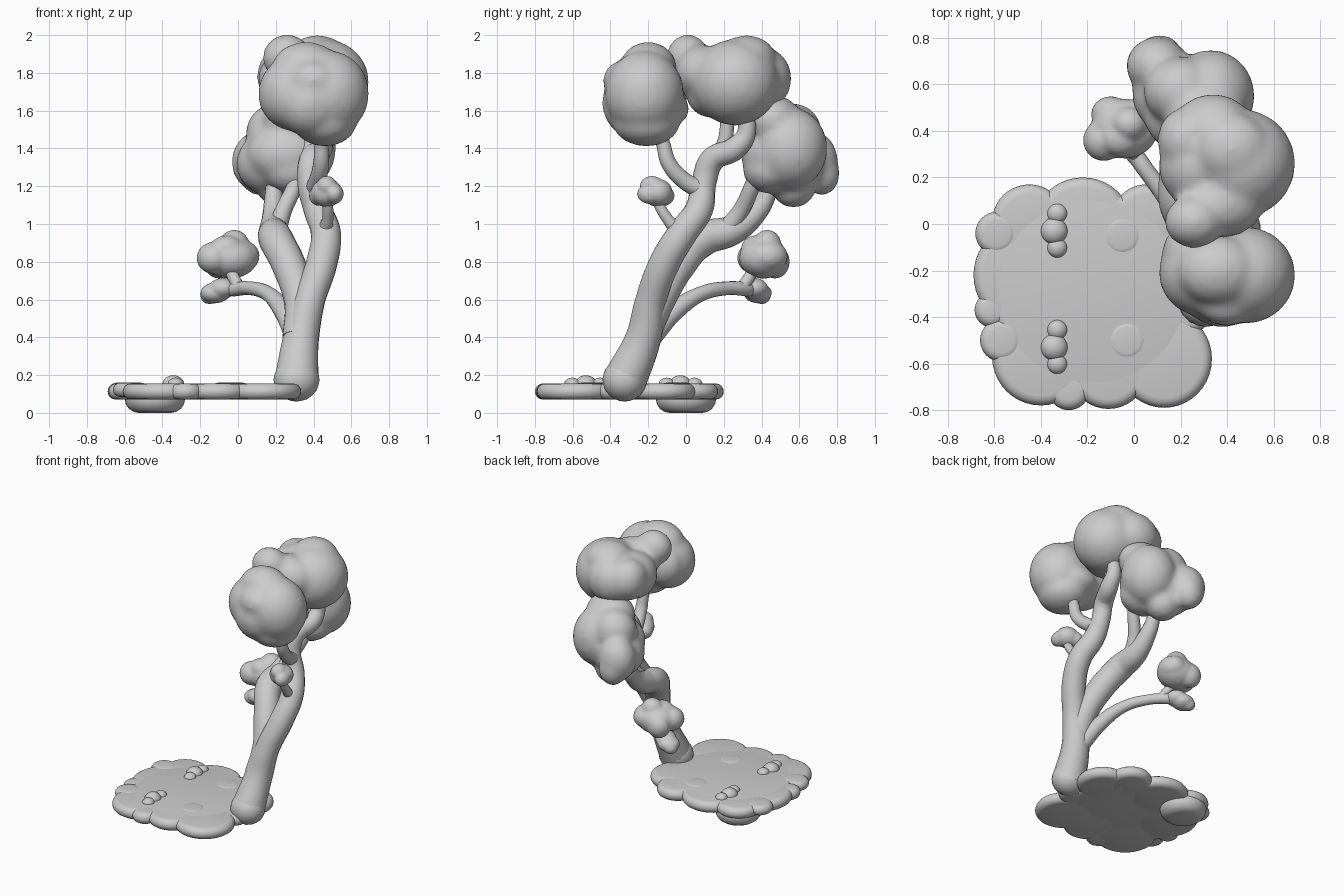
import bpy, bmesh, math
from mathutils import Matrix


def make_object(name, bm):
    mesh = bpy.data.meshes.new(name)
    bm.to_mesh(mesh)
    bm.free()
    ob = bpy.data.objects.new(name, mesh)
    bpy.context.collection.objects.link(ob)
    for p in mesh.polygons:
        p.use_smooth = True
    return ob


def add_ball(bm, centre, size):
    m = Matrix.Translation(centre) @ Matrix.Diagonal((*size, 1))
    bmesh.ops.create_icosphere(bm, subdivisions=3, radius=1, matrix=m)


def blob(name, balls, voxel=0.02, smooth=8):
    """Several ellipsoids melted into one soft lump."""
    bm = bmesh.new()
    for x, y, z, rx, ry, rz in balls:
        add_ball(bm, (x, y, z), (rx, ry, rz))
    ob = make_object(name, bm)
    rem = ob.modifiers.new("melt", 'REMESH')
    rem.mode = 'VOXEL'
    rem.voxel_size = voxel
    rem.use_smooth_shade = True
    sm = ob.modifiers.new("soften", 'SMOOTH')
    sm.factor = 0.5
    sm.iterations = smooth
    return ob


def tube(name, points):
    """Curved limb through (x, y, z, radius) points."""
    cu = bpy.data.curves.new(name, 'CURVE')
    cu.dimensions = '3D'
    cu.bevel_depth = 1.0
    cu.bevel_resolution = 6
    cu.resolution_u = 8
    cu.use_fill_caps = True
    sp = cu.splines.new('BEZIER')
    sp.bezier_points.add(len(points) - 1)
    for bp, (x, y, z, r) in zip(sp.bezier_points, points):
        bp.co = (x, y, z)
        bp.radius = r
        bp.handle_left_type = bp.handle_right_type = 'AUTO'
    ob = bpy.data.objects.new(name, cu)
    bpy.context.collection.objects.link(ob)
    return ob


def disc(name, x, y, rx, ry, z0, z1, seg=40):
    """Flat pad with a rounded rim."""
    bm = bmesh.new()
    h = (z1 - z0) / 2
    zc = (z0 + z1) / 2
    rings = []
    for i in range(9):
        a = -math.pi / 2 + math.pi * i / 8
        inset = h * (1 - math.cos(a))
        rings.append([bm.verts.new((x + (rx - inset) * math.cos(t), y + (ry - inset) * math.sin(t),
                                    zc + h * math.sin(a)))
                      for t in (2 * math.pi * k / seg for k in range(seg))])
    for lo, hi in zip(rings, rings[1:]):
        for k in range(seg):
            n = (k + 1) % seg
            bm.faces.new((lo[k], lo[n], hi[n], hi[k]))
    bm.faces.new(rings[0][::-1])
    bm.faces.new(rings[-1])
    return make_object(name, bm)


# Cloud-shaped base: filler pad plus lobes around the rim
disc("base_centre", -0.18, -0.29, 0.44, 0.43, 0.072, 0.156, 64)
lobes = [(-0.22, 0.0, 0.21, 0.20), (-0.45, 0.01, 0.16, 0.16), (-0.48, -0.22, 0.21, 0.22),
         (-0.61, -0.37, 0.075, 0.075), (-0.40, -0.57, 0.21, 0.21), (-0.28, -0.71, 0.09, 0.09),
         (-0.11, -0.60, 0.18, 0.195), (0.13, -0.58, 0.205, 0.21), (0.05, 0.01, 0.15, 0.16),
         (0.17, -0.13, 0.18, 0.18), (0.24, -0.38, 0.09, 0.09)]
for i, (x, y, rx, ry) in enumerate(lobes):
    disc(f"base_lobe_{i}", x, y, rx, ry, 0.071, 0.1555)
disc("base_underside", -0.44, 0.0, 0.16, 0.16, 0.0, 0.15)

# Round pads set in the base
for i, (x, y) in enumerate([(-0.59, -0.04), (-0.57, -0.5), (-0.05, -0.05), (-0.03, -0.5)]):
    disc(f"base_pad_{i}", x, y, 0.092, 0.092, 0.085, 0.16, 32)

# Pebble rows
for i, yc in enumerate((-0.03, -0.53)):
    bm = bmesh.new()
    for dx, dy, r in ((0, 0.075, 0.043), (-0.013, 0, 0.058), (0.0, -0.072, 0.043)):
        add_ball(bm, (-0.33 + dx, yc + dy, 0.15), (r, r, r * 0.85))
    make_object(f"pebbles_{i}", bm)

# Trunk and limbs
bm = bmesh.new()
add_ball(bm, (0.31, -0.325, 0.175), (0.122, 0.117, 0.115))
make_object("trunk_foot", bm)
tube("trunk", [(0.31, -0.325, 0.17, 0.117), (0.335, -0.225, 0.40, 0.095), (0.38, -0.185, 0.60, 0.082),
               (0.445, -0.11, 0.80, 0.083), (0.465, -0.02, 0.95, 0.08), (0.42, 0.07, 1.08, 0.074),
               (0.38, 0.095, 1.22, 0.066), (0.39, 0.14, 1.34, 0.066), (0.44, 0.26, 1.40, 0.062),
               (0.45, 0.32, 1.48, 0.05), (0.45, 0.30, 1.62, 0.04)])
tube("second_limb", [(0.32, -0.23, 0.40, 0.085), (0.33, -0.15, 0.58, 0.085), (0.27, -0.04, 0.78, 0.09),
                     (0.20, 0.09, 0.92, 0.092), (0.19, 0.24, 0.965, 0.08), (0.19, 0.36, 1.05, 0.06),
                     (0.19, 0.44, 1.18, 0.045), (0.2, 0.47, 1.32, 0.035)])
tube("inner_branch", [(0.20, 0.2, 0.95, 0.055), (0.24, 0.29, 1.07, 0.045), (0.30, 0.35, 1.20, 0.042),
                      (0.34, 0.40, 1.34, 0.04)])
tube("upper_branch", [(0.38, 0.14, 1.33, 0.05), (0.39, 0.20, 1.42, 0.04), (0.40, 0.22, 1.60, 0.036)])
tube("front_branch", [(0.40, 0.08, 1.18, 0.05), (0.42, -0.01, 1.23, 0.045), (0.44, -0.09, 1.32, 0.042),
                      (0.44, -0.12, 1.42, 0.038), (0.43, -0.16, 1.55, 0.036)])
tube("twig", [(0.46, -0.04, 0.96, 0.04), (0.475, -0.10, 1.03, 0.03), (0.475, -0.15, 1.12, 0.028),
              (0.475, -0.16, 1.17, 0.025)])
tube("low_branch", [(0.31, -0.19, 0.40, 0.06), (0.24, -0.06, 0.54, 0.052), (0.16, 0.08, 0.63, 0.04),
                    (0.06, 0.22, 0.66, 0.036), (-0.02, 0.32, 0.655, 0.038), (-0.10, 0.37, 0.65, 0.03)])
tube("low_branch_fork", [(0.01, 0.29, 0.655, 0.032), (-0.02, 0.33, 0.71, 0.032), (-0.06, 0.38, 0.80, 0.03)])

# Foliage clumps
blob("foliage_front", [(0.48, -0.22, 1.69, 0.215, 0.21, 0.23), (0.30, -0.21, 1.69, 0.195, 0.19, 0.20),
                       (0.46, -0.21, 1.54, 0.17, 0.18, 0.13), (0.38, -0.28, 1.64, 0.18, 0.165, 0.18),
                       (0.36, -0.20, 1.83, 0.18, 0.15, 0.135), (0.27, -0.12, 1.70, 0.15, 0.13, 0.16),
                       (0.40, -0.32, 1.76, 0.14, 0.12, 0.11), (0.42, -0.12, 1.61, 0.15, 0.14, 0.10)])
blob("foliage_top", [(0.46, 0.26, 1.75, 0.235, 0.235, 0.23), (0.34, 0.40, 1.77, 0.18, 0.16, 0.17),
                     (0.27, 0.25, 1.76, 0.165, 0.18, 0.17), (0.37, 0.09, 1.80, 0.19, 0.15, 0.15),
                     (0.26, 0.01, 1.88, 0.13, 0.115, 0.125), (0.42, 0.32, 1.87, 0.17, 0.16, 0.13),
                     (0.22, 0.36, 1.78, 0.12, 0.14, 0.15), (0.37, 0.14, 1.69, 0.17, 0.14, 0.13)])
blob("foliage_back", [(0.33, 0.55, 1.40, 0.19, 0.20, 0.22), (0.26, 0.47, 1.37, 0.22, 0.18, 0.17),
                      (0.31, 0.46, 1.55, 0.18, 0.15, 0.135), (0.10, 0.68, 1.33, 0.135, 0.125, 0.16),
                      (0.17, 0.56, 1.32, 0.18, 0.18, 0.17), (0.22, 0.57, 1.20, 0.12, 0.12, 0.115),
                      (0.11, 0.72, 1.27, 0.10, 0.095, 0.12), (0.20, 0.57, 1.48, 0.16, 0.15, 0.16),
                      (0.29, 0.44, 1.29, 0.17, 0.14, 0.13)])
blob("foliage_low", [(-0.04, 0.41, 0.82, 0.145, 0.13, 0.11), (-0.02, 0.43, 0.89, 0.08, 0.075, 0.08),
                     (-0.13, 0.36, 0.82, 0.09, 0.09, 0.085), (-0.10, 0.47, 0.80, 0.085, 0.08, 0.09),
                     (0.02, 0.43, 0.83, 0.095, 0.11, 0.085), (-0.06, 0.37, 0.87, 0.09, 0.08, 0.07)], 0.012, 4)
blob("foliage_low_tuft", [(-0.12, 0.38, 0.635, 0.08, 0.075, 0.055), (-0.15, 0.40, 0.62, 0.05, 0.05, 0.045),
                          (-0.08, 0.36, 0.66, 0.075, 0.075, 0.055)], 0.01, 3)
blob("foliage_twig", [(0.47, -0.15, 1.165, 0.085, 0.08, 0.075), (0.47, -0.18, 1.20, 0.055, 0.065, 0.055),
                      (0.43, -0.12, 1.15, 0.055, 0.06, 0.055), (0.51, -0.19, 1.16, 0.05, 0.07, 0.055)], 0.01, 3)
